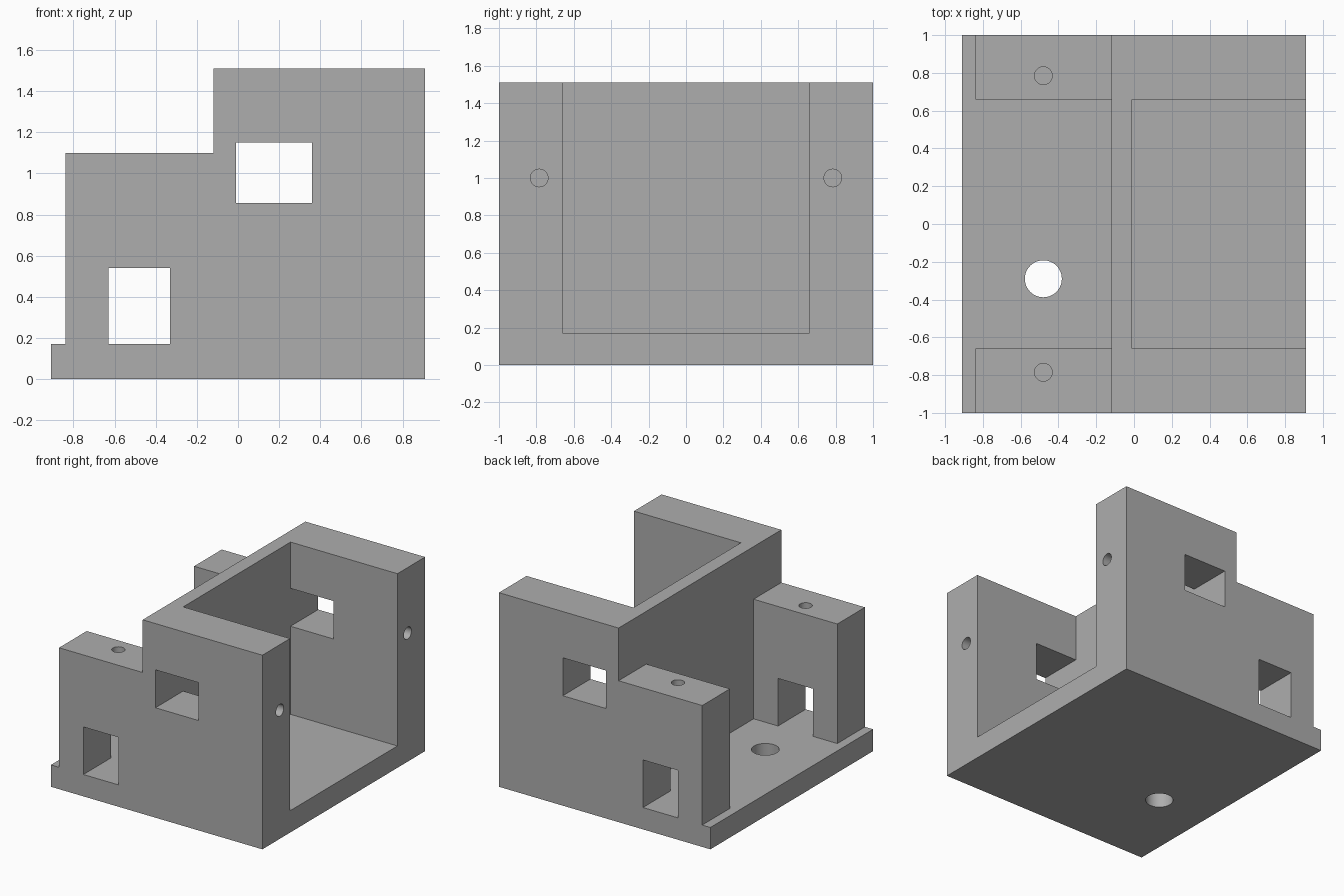
import bpy
import bmesh
from math import radians
from mathutils import Matrix, Vector

cube = bpy.data.objects.get("Cube")
if cube:
    bpy.data.objects.remove(cube, do_unlink=True)

FLOOR = 0.17        # thickness of the base plate
STEP = 1.1          # top of the low walls
TOP = 1.51          # top of the tall walls
INNER = 0.66        # half width between the side walls
FRONT = 0.91        # half length of the base
HOLE_X, HOLE_Y = -0.48, 0.785

grey = bpy.data.materials.new("plain grey")
grey.use_nodes = True
colour = (0.42, 0.42, 0.42, 1)
grey.diffuse_color = colour
grey.node_tree.nodes["Principled BSDF"].inputs["Base Color"].default_value = colour


def make_object(name, bm):
    bmesh.ops.recalc_face_normals(bm, faces=bm.faces)
    mesh = bpy.data.meshes.new(name)
    bm.to_mesh(mesh)
    bm.free()
    mesh.materials.append(grey)
    obj = bpy.data.objects.new(name, mesh)
    bpy.context.collection.objects.link(obj)
    return obj


def box(name, low, high):
    low, high = Vector(low), Vector(high)
    bm = bmesh.new()
    bmesh.ops.create_cube(bm, size=1, matrix=Matrix.Translation((low + high) / 2)
                          @ Matrix.Diagonal((*(high - low), 1)))
    return make_object(name, bm)


def rod(name, centre, radius, length, along_x=False):
    turn = Matrix.Rotation(radians(90), 4, "Y") if along_x else Matrix()
    bm = bmesh.new()
    bmesh.ops.create_cone(bm, cap_ends=True, segments=48, radius1=radius, radius2=radius,
                          depth=length, matrix=Matrix.Translation(centre) @ turn)
    return make_object(name, bm)


# Stepped side profile, extruded across the full width
profile = [(-FRONT, 0), (FRONT, 0), (FRONT, TOP), (-0.12, TOP),
           (-0.12, STEP), (-0.84, STEP), (-0.84, FLOOR), (-FRONT, FLOOR)]
bm = bmesh.new()
face = bm.faces.new([bm.verts.new((x, -1, z)) for x, z in profile])
extruded = bmesh.ops.extrude_face_region(bm, geom=[face])["geom"]
bmesh.ops.translate(bm, vec=(0, 2, 0),
                    verts=[v for v in extruded if isinstance(v, bmesh.types.BMVert)])
bracket = make_object("mounting_bracket", bm)

# Pockets either side of the partition, side windows and floor hole
cutters = [
    box("large_pocket", (-0.01, -INNER, FLOOR), (2, INNER, 2)),
    box("small_pocket", (-2, -INNER, FLOOR), (-0.12, INNER, 2)),
    box("upper_windows", (-0.01, -2, 0.855), (0.36, 2, 1.15)),
    box("lower_windows", (-0.63, -2, FLOOR), (-0.33, 2, 0.54)),
    rod("floor_hole", (HOLE_X, -0.29, 0.1), 0.098, 0.5),
]

# Blind screw holes in the low wall tops and the open wall ends
for side in (-1, 1):
    cutters.append(rod("top_screw_hole", (HOLE_X, side * HOLE_Y, STEP), 0.047, 0.8))
    cutters.append(rod("end_screw_hole", (FRONT, side * HOLE_Y, 1), 0.047, 0.8, True))

bpy.context.view_layer.objects.active = bracket
for cutter in cutters:
    cutter.hide_render = True
    cut = bracket.modifiers.new("cut", "BOOLEAN")
    cut.operation = "DIFFERENCE"
    cut.solver = "EXACT"
    cut.object = cutter
    bpy.ops.object.modifier_apply(modifier=cut.name)
    bpy.data.objects.remove(cutter, do_unlink=True)

# Smooth hole walls, sharp everywhere else
bpy.ops.object.select_all(action="DESELECT")
bracket.select_set(True)
bpy.ops.object.shade_smooth_by_angle(angle=radians(30))
